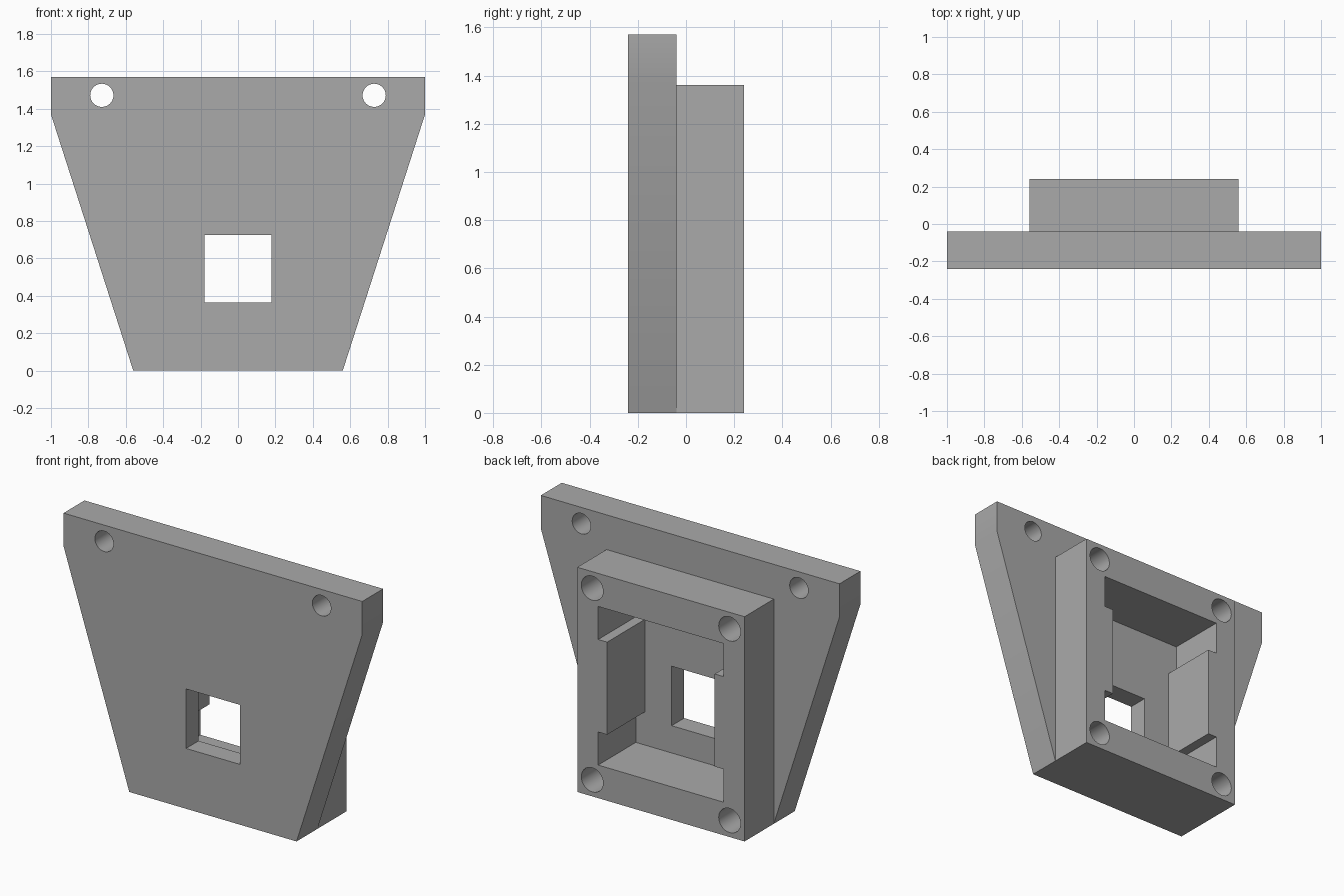
import bpy
import bmesh
import math

cube = bpy.data.objects.get("Cube")
if cube:
    bpy.data.objects.remove(cube, do_unlink=True)

# One matte grey for the whole bracket
grey = bpy.data.materials.new("grey")
grey.use_nodes = True
colour = (0.4, 0.4, 0.4, 1)
grey.diffuse_color = colour
grey.node_tree.nodes["Principled BSDF"].inputs["Base Color"].default_value = colour


def prism(name, outline, y_front, y_back):
    """Extrude an (x, z) outline from y_front to y_back."""
    bm = bmesh.new()
    base = bm.faces.new([bm.verts.new((x, y_front, z)) for x, z in outline])
    grown = bmesh.ops.extrude_face_region(bm, geom=[base])["geom"]
    moved = [v for v in grown if isinstance(v, bmesh.types.BMVert)]
    bmesh.ops.translate(bm, verts=moved, vec=(0, y_back - y_front, 0))
    bmesh.ops.recalc_face_normals(bm, faces=bm.faces)
    mesh = bpy.data.meshes.new(name)
    bm.to_mesh(mesh)
    bm.free()
    mesh.materials.append(grey)
    obj = bpy.data.objects.new(name, mesh)
    bpy.context.collection.objects.link(obj)
    return obj


def mirrored(half):
    """Complete a right-hand outline by mirroring it across x = 0."""
    return half + [(-x, z) for x, z in reversed(half)]


def circle(cx, cz, r, n=48):
    return [(cx + r * math.cos(2 * math.pi * i / n),
             cz + r * math.sin(2 * math.pi * i / n)) for i in range(n)]


def combine(target, tool, operation):
    """Apply a boolean and discard the tool object."""
    mod = target.modifiers.new(operation.lower(), "BOOLEAN")
    mod.operation, mod.solver, mod.object = operation, "EXACT", tool
    bpy.context.view_layer.objects.active = target
    bpy.ops.object.modifier_apply(modifier=mod.name)
    bpy.data.objects.remove(tool, do_unlink=True)


FRONT, STEP, FLOOR, BACK = -0.24, -0.04, -0.12, 0.24
HALF, TOP, BLOCK_TOP = 0.56, 1.57, 1.36

# Tapered front plate fused with the rectangular housing behind it
bracket = prism("mounting_bracket",
                mirrored([(HALF, 0), (1, BLOCK_TOP + 0.01), (1, TOP)]), FRONT, STEP)
combine(bracket, prism("housing", mirrored([(HALF, 0), (HALF, BLOCK_TOP)]), STEP, BACK), "UNION")

# Rear pocket, narrowed in the middle by a tab on each side
pocket = [(0.42, 0.2), (0.42, 0.4), (0.36, 0.4),
          (0.36, 0.96), (0.42, 0.96), (0.42, 1.16)]
combine(bracket, prism("pocket", mirrored(pocket), FLOOR, BACK + 0.1), "DIFFERENCE")

# Square window through the front wall
window = mirrored([(0.18, 0.365), (0.18, 0.725)])
combine(bracket, prism("window", window, FRONT - 0.1, 0), "DIFFERENCE")

# Through holes in the plate ears and blind screw holes in the housing corners
for side in (-1, 1):
    ear = circle(side * 0.728, 1.472, 0.062)
    combine(bracket, prism("ear_hole", ear, FRONT - 0.1, STEP + 0.1), "DIFFERENCE")
    for z in (0.1, BLOCK_TOP - 0.1):
        screw = circle(side * 0.46, z, 0.073)
        combine(bracket, prism("screw_hole", screw, FLOOR, BACK + 0.1), "DIFFERENCE")

# Smooth hole walls, crisp edges
bpy.ops.object.select_all(action="DESELECT")
bracket.select_set(True)
bpy.context.view_layer.objects.active = bracket
bpy.ops.object.shade_smooth_by_angle(angle=math.radians(30))
